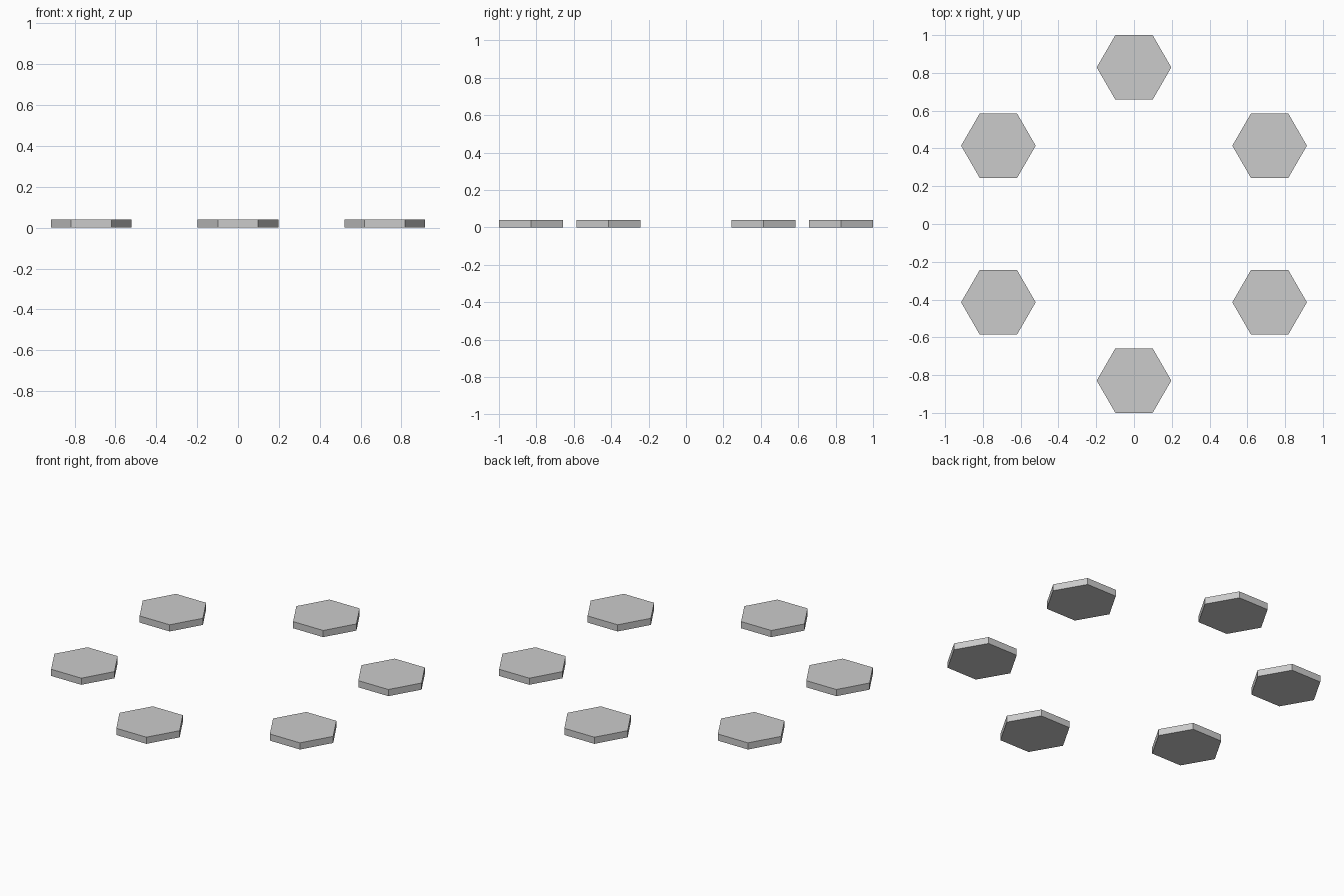
import bpy
import bmesh
from math import sin, cos, pi

if "Cube" in bpy.data.objects:
    bpy.data.objects.remove(bpy.data.objects["Cube"])

TILE_R = 0.1974   # corner radius of each hexagon
RING_R = 0.829    # distance of tile centres from the origin
HEIGHT = 0.0395


def hex_tile_mesh():
    """Flat hexagonal prism with corners on the x axis, base on z = 0."""
    bm = bmesh.new()
    corners = [bm.verts.new((TILE_R * cos(i * pi / 3), TILE_R * sin(i * pi / 3), 0))
               for i in range(6)]
    base = bm.faces.new(corners)
    top = bmesh.ops.extrude_face_region(bm, geom=[base], use_keep_orig=True)
    verts = [g for g in top["geom"] if isinstance(g, bmesh.types.BMVert)]
    bmesh.ops.translate(bm, verts=verts, vec=(0, 0, HEIGHT))
    bmesh.ops.recalc_face_normals(bm, faces=bm.faces[:])
    mesh = bpy.data.meshes.new("hex_tile")
    bm.to_mesh(mesh)
    bm.free()
    return mesh


# Ring of six identical tiles, the first one at the back (+y)
mesh = hex_tile_mesh()
for i in range(6):
    a = pi / 2 + i * pi / 3
    tile = bpy.data.objects.new(f"hex_tile_{i + 1}", mesh)
    tile.location = (RING_R * cos(a), RING_R * sin(a), 0)
    bpy.context.collection.objects.link(tile)
